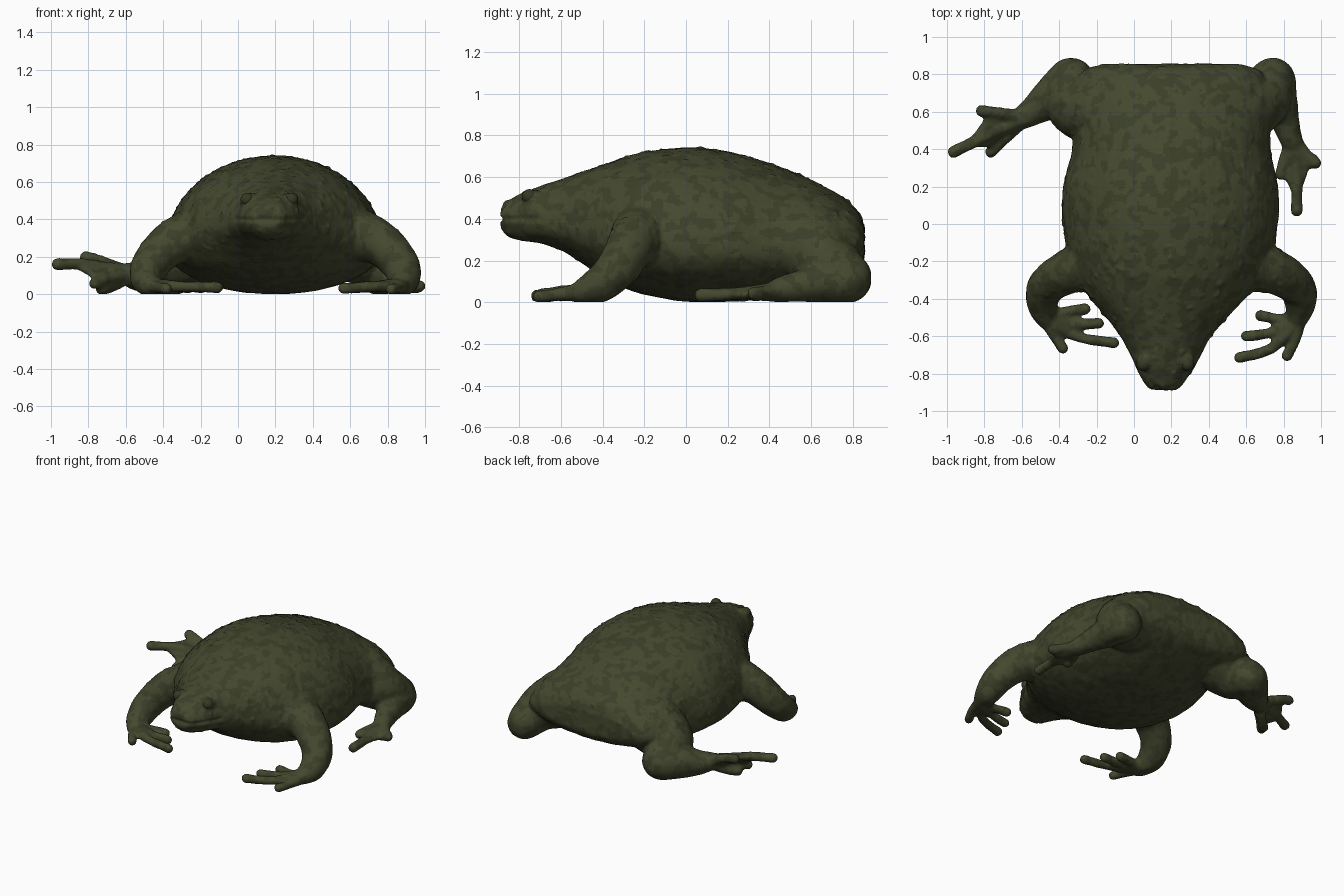
import bpy, bmesh, math
from mathutils import Vector, noise

if "Cube" in bpy.data.objects:
    bpy.data.objects.remove(bpy.data.objects["Cube"])


def material(name, rgb):
    m = bpy.data.materials.new(name)
    m.diffuse_color = (*rgb, 1)
    m.use_nodes = True
    m.node_tree.nodes["Principled BSDF"].inputs["Base Color"].default_value = m.diffuse_color
    return m


skin = material("olive_skin", (0.058, 0.066, 0.028))
dark = material("dark_mottle", (0.043, 0.049, 0.021))
eye_mat = material("eye_dark", (0.035, 0.04, 0.018))


def spline(pts, steps):
    """Catmull-Rom through tuples of any length."""
    out = []
    for i in range(len(pts) - 1):
        a, b = pts[max(i - 1, 0)], pts[i]
        c, d = pts[i + 1], pts[min(i + 2, len(pts) - 1)]
        for s in range(steps):
            t = s / steps
            out.append(tuple(0.5 * (2 * q + (r - p) * t + (2 * p - 5 * q + 4 * r - w) * t * t
                                    + (3 * q - p - 3 * r + w) * t ** 3)
                             for p, q, r, w in zip(a, b, c, d)))
    out.append(pts[-1])
    return out


verts, faces = [], []


def sphere_template(level):
    b = bmesh.new()
    bmesh.ops.create_icosphere(b, subdivisions=level, radius=1)
    b.verts.index_update()
    data = ([v.co.copy() for v in b.verts], [[v.index for v in f.verts] for f in b.faces])
    b.free()
    return data


small, large = sphere_template(2), sphere_template(3)


def ball(p, r):
    tv, tf = large if r > 0.06 else small
    o = len(verts)
    p = Vector(p)
    verts.extend(p + v * r for v in tv)
    faces.extend([i + o for i in f] for f in tf)


def limb(pts, steps=7):
    for x, y, z, r in spline(pts, steps):
        ball((x, y, z), r)


def digits(base, toes, r, web):
    """Digits from one base: each toe = (middle xyz, tip xyz), with webbing between."""
    paths = []
    for mid, tip in toes:
        pts = [(*base, r * 1.5), (*mid, r), (*tip, r * 1.05)]
        limb(pts, 10)
        paths.append(spline(pts, 10))
    for a, b in zip(paths, paths[1:]):
        for i in range(3, int(web * 20)):
            p, q = Vector(a[i][:3]), Vector(b[i][:3])
            n = max(2, int((p - q).length / 0.016))
            for k in range(1, n):
                ball(p.lerp(q, k / n), 0.018)


# Torso and head: y, centre x, half width, bottom z, widest z, top z
sections = [
    (-0.888, 0.16, 0.07, 0.36, 0.405, 0.45), (-0.86, 0.16, 0.10, 0.325, 0.405, 0.485),
    (-0.80, 0.165, 0.14, 0.30, 0.40, 0.52), (-0.70, 0.17, 0.19, 0.285, 0.39, 0.56),
    (-0.60, 0.17, 0.245, 0.25, 0.37, 0.592), (-0.50, 0.175, 0.325, 0.19, 0.35, 0.628),
    (-0.38, 0.18, 0.43, 0.11, 0.32, 0.67), (-0.22, 0.19, 0.53, 0.045, 0.28, 0.72),
    (0.0, 0.195, 0.575, 0.006, 0.26, 0.745), (0.2, 0.195, 0.575, 0.006, 0.26, 0.725),
    (0.4, 0.20, 0.53, 0.02, 0.26, 0.67), (0.6, 0.20, 0.53, 0.07, 0.26, 0.59),
    (0.74, 0.20, 0.52, 0.12, 0.27, 0.515), (0.82, 0.20, 0.47, 0.16, 0.28, 0.445),
    (0.855, 0.20, 0.37, 0.21, 0.29, 0.37)]
SEG = 48
rings = spline(sections, 5)
for y, cx, w, zb, zm, zt in rings:
    for k in range(SEG):
        a = 2 * math.pi * k / SEG
        c, s = math.cos(a), math.sin(a)
        h = zt - zm if s > 0 else zm - zb
        verts.append(Vector((cx + w * c, y, zm + h * s)))
for i in range(len(rings) - 1):
    for k in range(SEG):
        j = (k + 1) % SEG
        faces.append([i * SEG + k, i * SEG + j, (i + 1) * SEG + j, (i + 1) * SEG + k][::-1])
faces.append(list(range(SEG)))
faces.append([(len(rings) - 1) * SEG + k for k in range(SEG)][::-1])

# Brow bumps around the eyes
for s in (-1, 1):
    ball((0.168 + s * 0.105, -0.735, 0.495), 0.052)

# Front legs, mirrored about the body's own midline
for s in (-1, 1):
    limb([(0.2 + s * dx, y, z, r) for dx, y, z, r in (
        (0.36, -0.20, 0.34, 0.16), (0.55, -0.255, 0.28, 0.12), (0.665, -0.33, 0.165, 0.102),
        (0.69, -0.42, 0.085, 0.085), (0.67, -0.51, 0.05, 0.055))])
digits((0.875, -0.51, 0.05), [
    ((0.86, -0.62, 0.04), (0.82, -0.705, 0.03)), ((0.74, -0.66, 0.045), (0.565, -0.715, 0.034)),
    ((0.73, -0.58, 0.045), (0.60, -0.60, 0.035)), ((0.78, -0.51, 0.045), (0.675, -0.49, 0.04))], 0.031, 0.42)
digits((-0.475, -0.50, 0.05), [
    ((-0.43, -0.59, 0.04), (-0.38, -0.665, 0.03)), ((-0.31, -0.60, 0.045), (-0.11, -0.635, 0.038)),
    ((-0.32, -0.535, 0.045), (-0.19, -0.53, 0.038)), ((-0.36, -0.47, 0.045), (-0.26, -0.455, 0.04))], 0.031, 0.42)

# Right hind leg: thigh, knee, shank and forward-pointing webbed foot
limb([(0.54, 0.61, 0.28, 0.20), (0.68, 0.66, 0.20, 0.155), (0.745, 0.775, 0.115, 0.115),
      (0.775, 0.66, 0.10, 0.10), (0.81, 0.54, 0.08, 0.075), (0.845, 0.44, 0.06, 0.06)])
digits((0.85, 0.44, 0.055), [
    ((0.92, 0.37, 0.05), (0.97, 0.325, 0.045)), ((0.90, 0.33, 0.04), (0.955, 0.345, 0.04)),
    ((0.87, 0.25, 0.045), (0.87, 0.07, 0.036)),
    ((0.805, 0.34, 0.045), (0.785, 0.265, 0.035))], 0.033, 0.8)

# Left hind leg: foot stretched out sideways with raised toes
limb([(-0.16, 0.60, 0.28, 0.20), (-0.31, 0.635, 0.19, 0.16), (-0.335, 0.775, 0.115, 0.115),
      (-0.42, 0.69, 0.11, 0.115), (-0.53, 0.61, 0.10, 0.08), (-0.60, 0.565, 0.11, 0.06)])
digits((-0.59, 0.57, 0.11), [
    ((-0.71, 0.59, 0.17), (-0.815, 0.605, 0.20)), ((-0.80, 0.465, 0.16), (-0.965, 0.385, 0.162)),
    ((-0.69, 0.46, 0.09), (-0.765, 0.385, 0.06)), ((-0.66, 0.51, 0.05), (-0.73, 0.45, 0.03))], 0.033, 0.75)

# Fuse everything into one continuous skin
me = bpy.data.meshes.new("toad_skin")
me.from_pydata(verts, [], faces)
body = bpy.data.objects.new("toad_skin", me)
bpy.context.collection.objects.link(body)
bpy.context.view_layer.objects.active = body
body.select_set(True)
rem = body.modifiers.new("fuse", 'REMESH')
rem.mode = 'VOXEL'
rem.voxel_size = 0.0115
sm = body.modifiers.new("soften", 'SMOOTH')
sm.factor, sm.iterations = 0.5, 6
bpy.ops.object.modifier_apply(modifier="fuse")
bpy.ops.object.modifier_apply(modifier="soften")

# Warty relief, mouth crease, nostrils and flat ground contact
me = body.data
normals = [n.vector.copy() for n in me.vertex_normals]
coords = []
for v, n in zip(me.vertices, normals):
    p = v.co.copy()
    on_back = min(1, max(0, (p.z - 0.1) / 0.25))
    d = 0.003 * noise.noise(p * 14)
    d += on_back * 0.016 * max(0, noise.noise(p * 30) - 0.3)
    if p.y < -0.68:
        line = 0.402 + 0.012 * (p.y + 0.88)
        d -= 0.014 * math.exp(-((p.z - line) / 0.008) ** 2) * min(1, (-0.68 - p.y) / 0.04)
        for s in (-1, 1):
            hole = (p - Vector((0.16 + s * 0.04, -0.875, 0.465))).length
            d -= 0.01 * math.exp(-(hole / 0.012) ** 2)
    p += n * d
    coords += (p.x, p.y, max(p.z - 0.003, 0.0))
centers = [f.center.copy() for f in me.polygons]
me.vertices.foreach_set("co", coords)

# Dark mottled patches
me.materials.append(skin)
me.materials.append(dark)
patch = [int(noise.noise(c * 17 + Vector((5, 2, 9))) + 0.5 * noise.noise(c * 34) > 0.1) for c in centers]
me.polygons.foreach_set("material_index", patch)
me.polygons.foreach_set("use_smooth", [True] * len(patch))
me.update()

# Eyes
for s, side in ((-1, "left"), (1, "right")):
    bpy.ops.mesh.primitive_uv_sphere_add(segments=24, ring_count=16, radius=0.036,
                                         location=(0.168 + s * 0.118, -0.75, 0.506))
    eye = bpy.context.object
    eye.name = "eye_" + side
    eye.data.materials.append(eye_mat)
    bpy.ops.object.shade_smooth()
